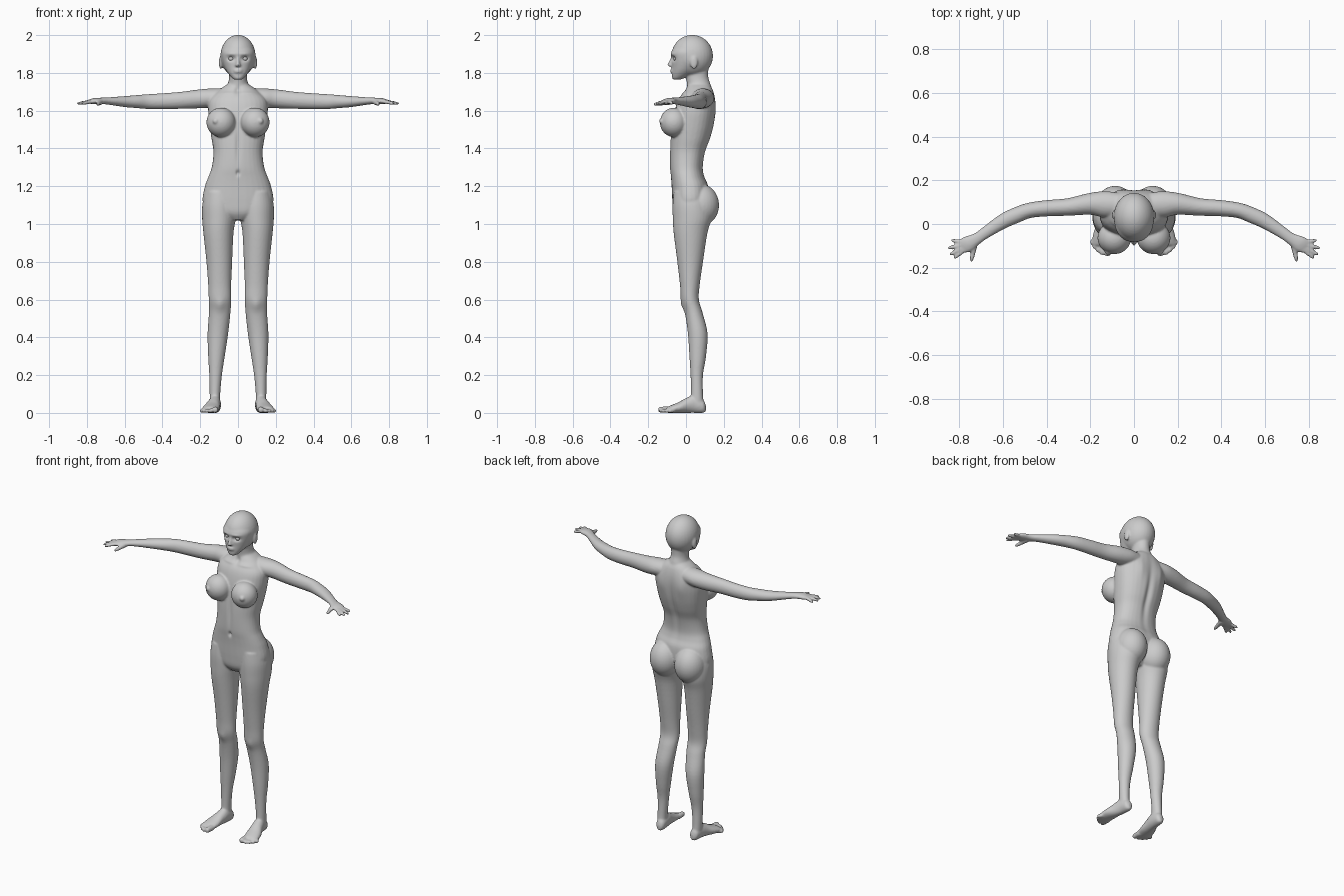
import bpy, bmesh, math
from mathutils import Vector, Matrix

bm = bmesh.new()
SIDES = 32


def smooth_path(rows, steps=5):
    """Catmull-Rom resampling of rows of numbers."""
    pts = [Vector(r) for r in rows]
    out = []
    for i in range(len(pts) - 1):
        p1, p2 = pts[i], pts[i + 1]
        p0, p3 = pts[max(i - 1, 0)], pts[min(i + 2, len(pts) - 1)]
        for k in range(steps):
            t = k / steps
            out.append(0.5 * (2 * p1 + (p2 - p0) * t + (2 * p0 - 5 * p1 + 4 * p2 - p3) * t * t
                              + (3 * p1 - p0 - 3 * p2 + p3) * t ** 3))
    return out + [pts[-1]]


def skin(rings):
    loops = [[bm.verts.new(p) for p in r] for r in rings]
    for a, b in zip(loops, loops[1:]):
        for i in range(SIDES):
            j = (i + 1) % SIDES
            bm.faces.new((a[i], a[j], b[j], b[i]))
    bm.faces.new(loops[0])
    bm.faces.new(loops[-1])


def column(rows, s=1, power=1.0):
    """Upright loft from rows (z, x_in, x_out, y_front, y_back)."""
    rings = []
    for z, xa, xb, yf, yb in smooth_path(rows):
        ring = []
        for i in range(SIDES):
            a = 2 * math.pi * i / SIDES
            c, d = math.cos(a), math.sin(a)
            c = math.copysign(abs(c) ** power, c)
            d = math.copysign(abs(d) ** power, d)
            ring.append((s * ((xa + xb) / 2 + c * (xb - xa) / 2),
                         (yf + yb) / 2 + d * (yb - yf) / 2, z))
        rings.append(ring)
    skin(rings)


def limb(rows, s=1):
    """Sideways loft from rows (x, y, z, half_width, half_height)."""
    path = smooth_path(rows)
    rings = []
    for i, p in enumerate(path):
        q0, q1 = path[max(i - 1, 0)], path[min(i + 1, len(path) - 1)]
        side = Vector((q1[1] - q0[1], q0[0] - q1[0], 0)).normalized()
        rings.append([(s * (p[0] + side.x * p[3] * math.cos(a)),
                       p[1] + side.y * p[3] * math.cos(a), p[2] + p[4] * math.sin(a))
                      for a in (2 * math.pi * k / SIDES for k in range(SIDES))])
    skin(rings)


def digit(a, b, r0, r1, s):
    """Finger or toe with a rounded tip."""
    a, b = Vector(a), Vector(b)
    rows = [(*a.lerp(b, t), r, r) for t, r in
            ((0, r0), (0.5, (r0 + r1) / 2), (0.85, r1), (0.96, r1 * 0.7), (1, r1 * 0.25))]
    limb(rows, s)


def ball(c, r, s=1):
    m = Matrix.Translation((s * c[0], c[1], c[2])) @ Matrix.Diagonal((*r, 1))
    bmesh.ops.create_uvsphere(bm, u_segments=32, v_segments=20, radius=1, matrix=m)


# torso
column([(z, -x, x, f, b) for z, x, f, b in (
    (1.74, .055, .01, .125), (1.71, .10, -.005, .143), (1.66, .15, -.04, .155),
    (1.6, .158, -.06, .157), (1.52, .15, -.075, .147), (1.45, .14, -.082, .128),
    (1.38, .13, -.085, .102), (1.3, .139, -.085, .09), (1.25, .157, -.08, .098),
    (1.2, .175, -.076, .118), (1.12, .187, -.072, .12), (1.06, .15, -.065, .1),
    (1.02, .05, -.04, .06))], power=.88)
# neck
column([(1.84, -.05, .05, .0, .12), (1.78, -.047, .047, .0, .118),
        (1.74, -.056, .056, .005, .13), (1.70, -.085, .085, .0, .14), (1.66, -.1, .1, .0, .14)])
# head and face
ball((0, .033, 1.89), (.093, .11, .111))
column([(z, -x, x, f, b) for z, x, f, b in (
    (1.764, .016, -.066, -.035), (1.772, .03, -.073, -.01), (1.80, .054, -.075, .04),
    (1.83, .072, -.075, .08), (1.87, .085, -.077, .1), (1.91, .089, -.078, .11),
    (1.94, .075, -.06, .1))], power=.92)
# nose and lips
column([(1.832, -.008, .008, -.082, -.06), (1.838, -.016, .016, -.097, -.06),
        (1.846, -.012, .012, -.098, -.06), (1.87, -.008, .008, -.086, -.06),
        (1.89, -.007, .007, -.079, -.06)])
for z in (1.806, 1.815):
    ball((0, -.073, z), (.023, .011, .006))

for s in (1, -1):
    # ears
    ball((.091, .042, 1.855), (.01, .02, .036), s)
    # chest and seat
    ball((.09, -.064, 1.538), (.077, .074, .078), s)
    ball((.118, -.128, 1.545), (.016, .014, .016), s)
    ball((.086, .075, 1.1), (.092, .1, .112), s)
    # arm and palm
    limb([(.04, .085, 1.675, .05, .045), (.13, .09, 1.668, .06, .05), (.2, .092, 1.663, .05, .05),
          (.3, .078, 1.655, .04, .045), (.4, .072, 1.65, .037, .042), (.48, .062, 1.648, .035, .039),
          (.54, .04, 1.648, .036, .034), (.6, .012, 1.648, .034, .029), (.68, -.04, 1.651, .027, .02),
          (.72, -.068, 1.652, .027, .017), (.76, -.09, 1.651, .036, .016),
          (.785, -.104, 1.648, .034, .011)], s)
    # fingers and thumb
    for a, b in (((.775, -.118), (.825, -.158)), ((.782, -.109), (.845, -.141)),
                 ((.785, -.097), (.853, -.11)), ((.785, -.083), (.838, -.074))):
        digit((*a, 1.648), (*b, 1.637), .0105, .008, s)
    digit((.728, -.085, 1.645), (.745, -.173, 1.634), .015, .009, s)
    # leg
    column([(1.17, .02, .175, -.065, .11), (1.1, .01, .189, -.071, .13), (1.03, .012, .19, -.07, .135),
            (.95, .024, .183, -.065, .113), (.8, .031, .167, -.046, .09), (.68, .036, .158, -.032, .073),
            (.6, .036, .155, -.025, .068), (.53, .04, .154, -.006, .088), (.42, .052, .161, .01, .114),
            (.3, .07, .158, .018, .106), (.2, .085, .152, .024, .09), (.1, .094, .15, .026, .09),
            (.04, .095, .148, .02, .095), (.015, .1, .143, .03, .09)], s)
    # foot
    limb([(.118, .105, .025, .01, .015), (.118, .09, .035, .026, .035), (.122, .04, .046, .032, .046),
          (.13, 0, .039, .036, .039), (.14, -.04, .028, .044, .028), (.147, -.08, .02, .045, .02),
          (.15, -.1, .016, .04, .015)], s)
    # toes
    for i, (a, b) in enumerate((((.12, -.09), (.121, -.147)), ((.142, -.09), (.148, -.143)),
                                ((.157, -.085), (.167, -.13)), ((.17, -.078), (.184, -.113)),
                                ((.18, -.068), (.197, -.093)))):
        r = .017 if i == 0 else .0115
        digit((*a, r), (*b, r), r, r * .9, s)

bmesh.ops.recalc_face_normals(bm, faces=bm.faces[:])
mesh = bpy.data.meshes.new("body_parts")
bm.to_mesh(mesh)
bm.free()
parts = bpy.data.objects.new("body_parts", mesh)
bpy.context.collection.objects.link(parts)

# fuse the parts into one soft skin
remesh = parts.modifiers.new("fuse", 'REMESH')
remesh.mode = 'VOXEL'
remesh.voxel_size = .0055
soft = parts.modifiers.new("soften", 'SMOOTH')
soft.factor = .5
soft.iterations = 5
deps = bpy.context.evaluated_depsgraph_get()
skin_mesh = bpy.data.meshes.new_from_object(parts.evaluated_get(deps))
bpy.data.objects.remove(parts)
body = bpy.data.objects.new("body", skin_mesh)
bpy.context.collection.objects.link(body)

# sculpted hollows and ridges: centre, radii, push
marks = [((0, -.085, 1.27), (.009, .03, .014), (0, .012, 0)),
         ((0, -.085, 1.42), (.012, .04, .1), (0, .008, 0)),
         ((0, .13, 1.45), (.018, .06, .17), (0, -.012, 0)),
         ((0, -.01, 1.705), (.016, .04, .02), (0, .012, 0))]
for s in (1, -1):
    marks += [((s * .036, -.072, 1.876), (.02, .03, .012), (0, .016, 0)),
              ((s * .036, -.07, 1.9), (.03, .03, .007), (0, -.004, 0)),
              ((s * .08, -.02, 1.693), (.06, .04, .009), (0, -.006, 0)),
              ((s * .096, -.02, .57), (.025, .03, .035), (0, -.007, 0)),
              ((s * .07, .15, 1.6), (.03, .05, .06), (0, .006, 0))]
for v in skin_mesh.vertices:
    co = v.co.copy()
    for c, r, push in marks:
        d = sum(((co[k] - c[k]) / r[k]) ** 2 for k in range(3))
        if d < 6:
            v.co += Vector(push) * math.exp(-d)
for p in skin_mesh.polygons:
    p.use_smooth = True

# eyes
for s, name in ((1, "left_eye"), (-1, "right_eye")):
    bpy.ops.mesh.primitive_uv_sphere_add(segments=24, ring_count=16, radius=.0145,
                                         location=(s * .036, -.051, 1.876))
    bpy.context.object.name = name
    bpy.ops.object.shade_smooth()
